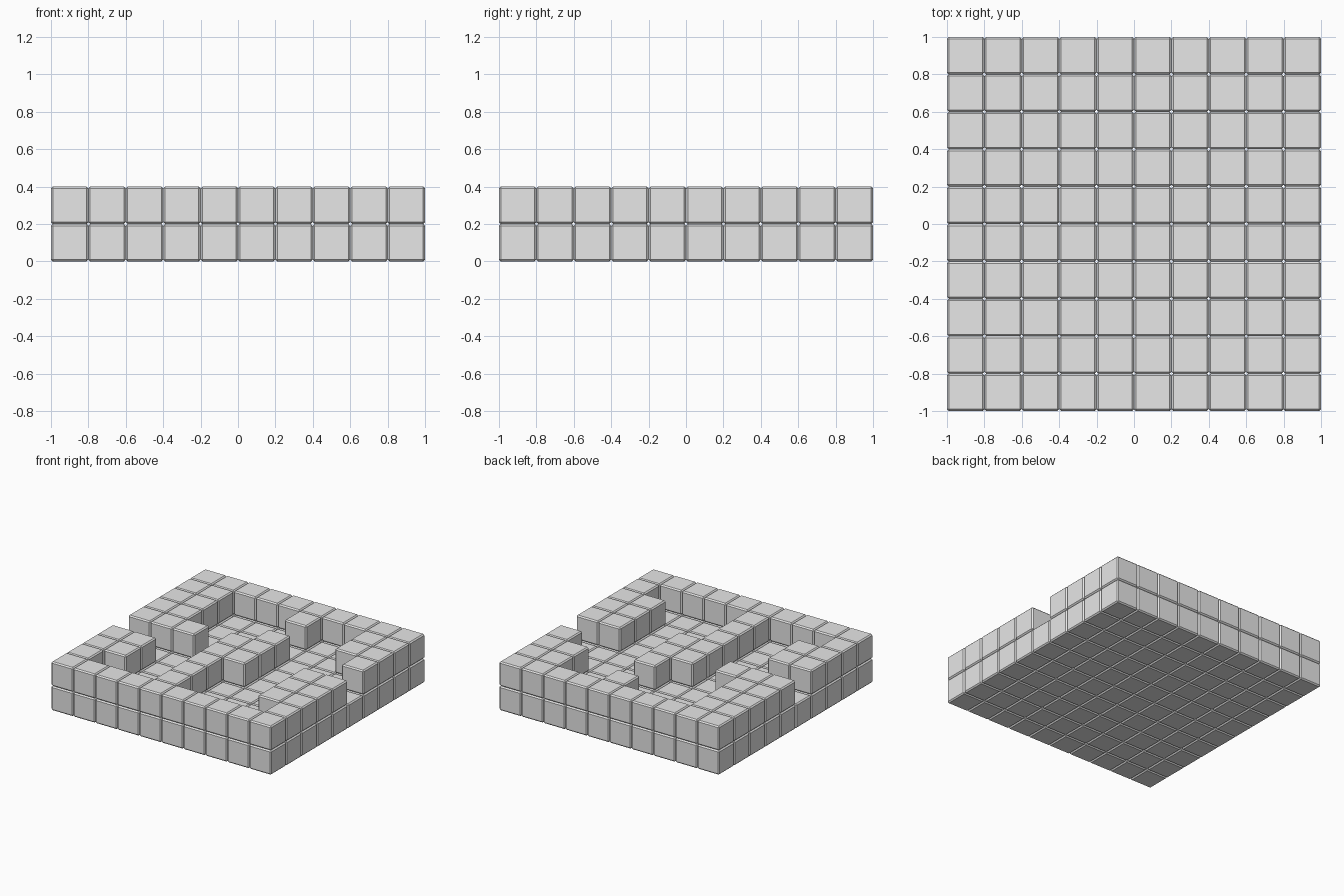
import bpy

if "Cube" in bpy.data.objects:
    bpy.data.objects.remove(bpy.data.objects["Cube"])

CELL = 0.2     # block edge length
BEVEL = 0.01   # chamfer on each block

# Wall layout, listed from the back row to the front row
LAYOUT = [
    "##########",
    "##...#..##",
    "##......##",
    "##...#...#",
    "###.##....",
    "....##..##",
    "##..#...##",
    "##..#...##",
    "#...#....#",
    "##########",
]

stone = bpy.data.materials.new("grey_stone")
stone.diffuse_color = (0.8, 0.8, 0.8, 1)
stone.use_nodes = True
stone.node_tree.nodes["Principled BSDF"].inputs["Base Color"].default_value = stone.diffuse_color

# One chamfered block, shared by every cell
bpy.ops.mesh.primitive_cube_add(size=CELL)
template = bpy.context.object
bevel = template.modifiers.new("chamfer", 'BEVEL')
bevel.width = BEVEL
bevel.segments = 1
bpy.ops.object.modifier_apply(modifier=bevel.name)
block_mesh = template.data
block_mesh.name = "block"
block_mesh.materials.append(stone)
bpy.data.objects.remove(template)


def add_block(name, col, row, level):
    block = bpy.data.objects.new(name, block_mesh)
    block.location = (-0.9 + CELL * col, 0.9 - CELL * row, CELL * (level + 0.5))
    bpy.context.collection.objects.link(block)


# Full floor layer, with wall blocks on top where the layout has them
for row, line in enumerate(LAYOUT):
    for col, mark in enumerate(line):
        add_block("floor_block", col, row, 0)
        if mark == "#":
            add_block("wall_block", col, row, 1)
